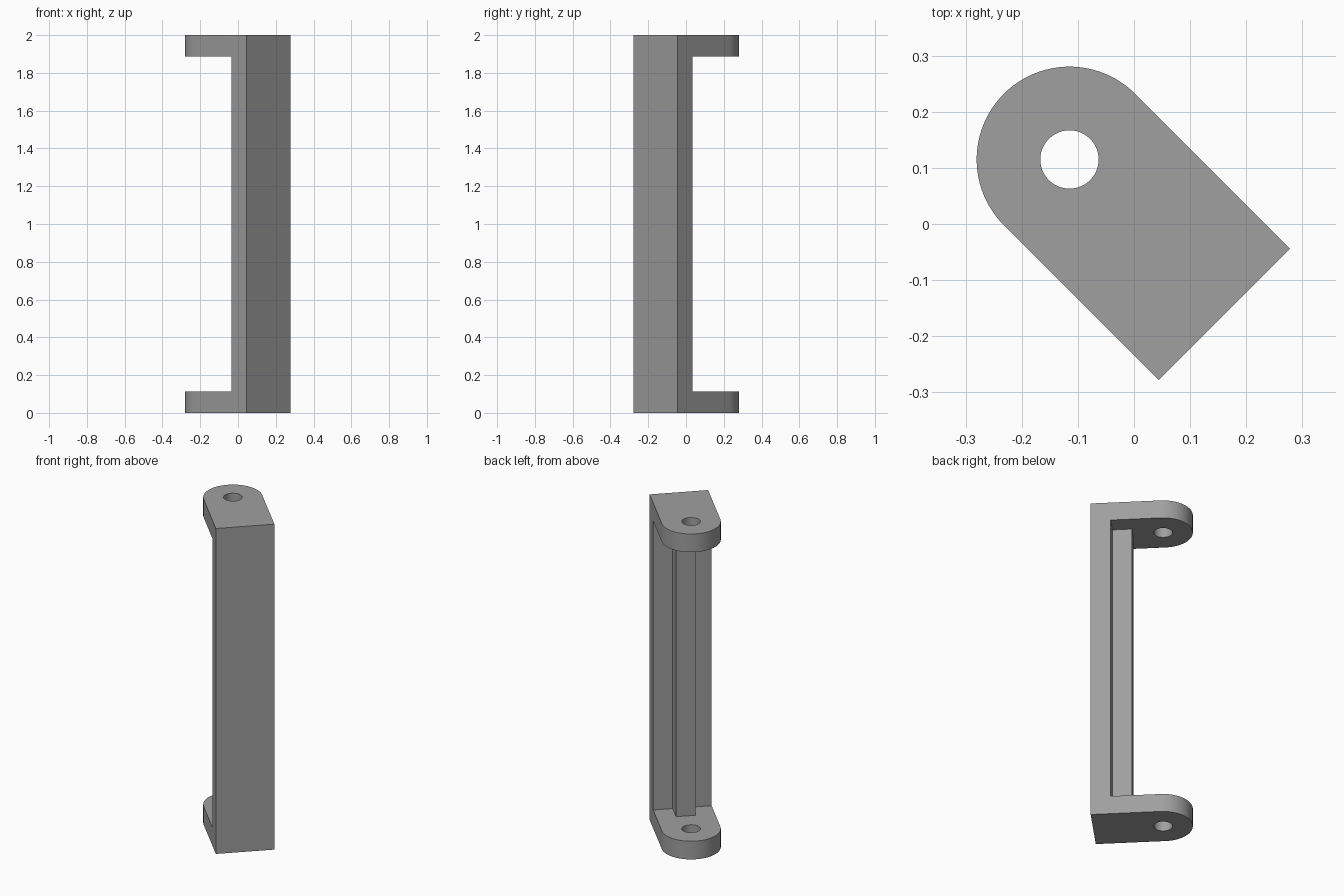
import bpy, bmesh, math
from mathutils import Matrix

if "Cube" in bpy.data.objects:
    bpy.data.objects.remove(bpy.data.objects["Cube"])

R, HOLE_R = 0.1655, 0.052      # rounded end and bolt hole radii
HOLE_U, END_U = -0.1626, 0.228  # hole centre and flat end along the bracket
T = 0.112                       # flange and plate thickness
RIB_U, RIB_W = 0.007, 0.055     # rib tip and half width
TURN = Matrix.Rotation(-math.pi / 4, 4, 'Z')

grey = bpy.data.materials.new("grey metal")
grey.diffuse_color = (0.35, 0.35, 0.35, 1)
grey.use_nodes = True
grey.node_tree.nodes["Principled BSDF"].inputs["Base Color"].default_value = grey.diffuse_color


def prism(name, outline, z0, z1):
    """Extrude a flat outline from z0 to z1, turned to the diagonal."""
    bm = bmesh.new()
    face = bm.faces.new([bm.verts.new((u, v, z0)) for u, v in outline])
    ext = bmesh.ops.extrude_face_region(bm, geom=[face])
    for e in ext["geom"]:
        if isinstance(e, bmesh.types.BMVert):
            e.co.z = z1
    bmesh.ops.recalc_face_normals(bm, faces=bm.faces)
    bm.transform(TURN)
    me = bpy.data.meshes.new(name)
    bm.to_mesh(me)
    bm.free()
    me.materials.append(grey)
    ob = bpy.data.objects.new(name, me)
    bpy.context.collection.objects.link(ob)
    return ob


def arc(radius, a0, a1, n):
    return [(HOLE_U + radius * math.cos(a0 + (a1 - a0) * i / n),
             radius * math.sin(a0 + (a1 - a0) * i / n)) for i in range(n + 1)]


# Full-height block with one rounded end
block = [(END_U, -R), (END_U, R)] + arc(R, math.pi / 2, 3 * math.pi / 2, 48)
bracket = prism("handle_bracket", block, 0, 2)

# Opening between the flanges, leaving the back plate and centre rib
plate_u = END_U - T
opening = [(plate_u, -0.3), (plate_u, -RIB_W), (RIB_U, -RIB_W), (RIB_U, RIB_W),
           (plate_u, RIB_W), (plate_u, 0.3), (-0.5, 0.3), (-0.5, -0.3)]
cutters = [prism("opening_cutter", opening, T, 2 - T),
           prism("hole_cutter", arc(HOLE_R, 0, 2 * math.pi, 48)[:-1], -0.1, 2.1)]

bpy.context.view_layer.objects.active = bracket
bracket.select_set(True)
for c in cutters:
    c.hide_render = True
    mod = bracket.modifiers.new(c.name, 'BOOLEAN')
    mod.operation = 'DIFFERENCE'
    mod.solver = 'EXACT'
    mod.object = c
    bpy.ops.object.modifier_apply(modifier=mod.name)
    bpy.data.objects.remove(c)

bpy.ops.object.shade_smooth_by_angle(angle=math.radians(30))
